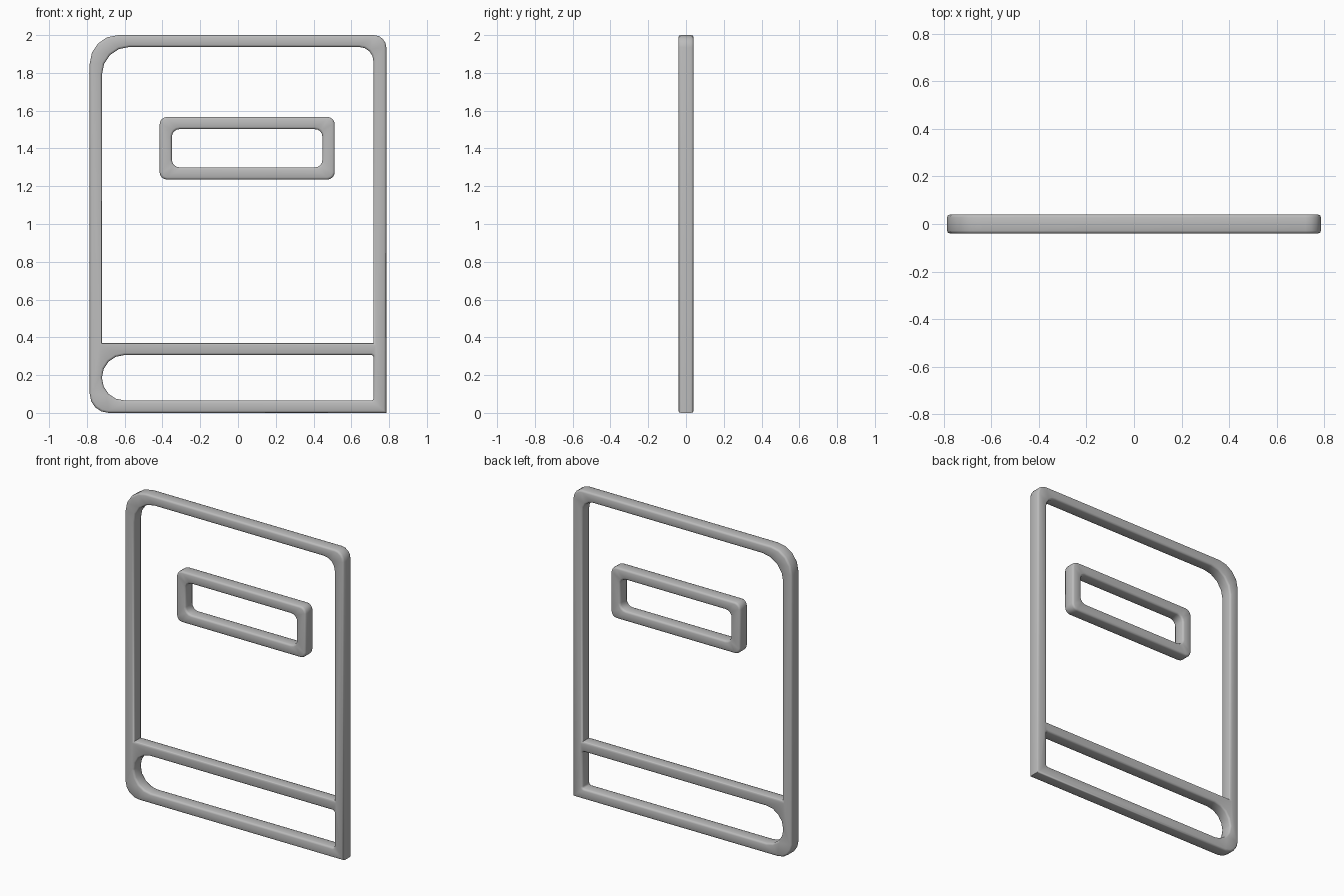
import bpy
import bmesh
from math import cos, sin, pi

if "Cube" in bpy.data.objects:
    bpy.data.objects.remove(bpy.data.objects["Cube"])

HALF = 0.04      # half thickness
BEVEL = 0.012    # rounding of every long edge
STEPS = 2        # segments in that rounding

grey = bpy.data.materials.new("mid grey")
grey.use_nodes = True
grey.diffuse_color = (0.5, 0.5, 0.5, 1)
grey.node_tree.nodes["Principled BSDF"].inputs["Base Color"].default_value = (0.5, 0.5, 0.5, 1)


def outline(rect, radii, inset, seg=4):
    """Rounded rectangle; radii run top right, top left, bottom left, bottom right."""
    x0, x1, z0, z1 = rect
    x0, x1, z0, z1 = x0 + inset, x1 - inset, z0 + inset, z1 - inset
    corners = [(x1, z1, -1, -1), (x0, z1, 1, -1), (x0, z0, 1, 1), (x1, z0, -1, 1)]
    points = []
    for i, ((x, z, sx, sz), r) in enumerate(zip(corners, radii)):
        if r == 0:
            points.append((x, z))
            continue
        r -= inset
        for k in range(seg + 1):
            a = (i + k / seg) * pi / 2
            points.append((x + sx * r + r * cos(a), z + sz * r + r * sin(a)))
    return points


def add_wall(bm, rect, radii, side):
    """Rounded wall along an outline; returns the front and back rim edges."""
    angles = [k / STEPS * pi / 2 for k in range(STEPS + 1)]
    half = [(BEVEL * (1 - sin(a)), HALF - BEVEL + BEVEL * cos(a)) for a in angles]
    layers = [(i, -y) for i, y in half] + [(i, y) for i, y in reversed(half)]
    rings = [[bm.verts.new((x, y, z)) for x, z in outline(rect, radii, side * i)]
             for i, y in layers]
    n = len(rings[0])
    for low, high in zip(rings, rings[1:]):
        for j in range(n):
            k = (j + 1) % n
            bm.faces.new((low[j], low[k], high[k], high[j]))
    return [[bm.edges.get((ring[j], ring[(j + 1) % n])) for j in range(n)]
            for ring in (rings[0], rings[-1])]


def make_plate(name, outer, holes):
    bm = bmesh.new()
    front, back = add_wall(bm, *outer, 1)
    for hole in holes:
        f, b = add_wall(bm, *hole, -1)
        front += f
        back += b
    # Flat front and back between the rims
    for rim in (front, back):
        bmesh.ops.triangle_fill(bm, use_beauty=True, use_dissolve=False, edges=rim)
    bmesh.ops.recalc_face_normals(bm, faces=bm.faces[:])
    mesh = bpy.data.meshes.new(name)
    bm.to_mesh(mesh)
    bm.free()
    mesh.materials.append(grey)
    obj = bpy.data.objects.new(name, mesh)
    bpy.context.collection.objects.link(obj)
    bpy.ops.object.select_all(action="DESELECT")
    obj.select_set(True)
    bpy.context.view_layer.objects.active = obj
    bpy.ops.object.shade_smooth_by_angle(angle=pi / 3.5)


# Cover frame: a tall opening above the crossbar and a page slot below it
make_plate("cover_frame",
           ((-0.785, 0.785, 0, 2), (0.065, 0.15, 0.1, 0)),
           [((-0.72, 0.717, 0.37, 1.937), (0.075, 0.145, 0, 0)),
            ((-0.72, 0.717, 0.066, 0.306), (0.012, 0.118, 0.118, 0.012))])

# Title label floating inside the tall opening
make_plate("title_label",
           ((-0.415, 0.512, 1.235, 1.567), (0.04,) * 4),
           [((-0.35, 0.447, 1.3, 1.502), (0.04,) * 4)])
